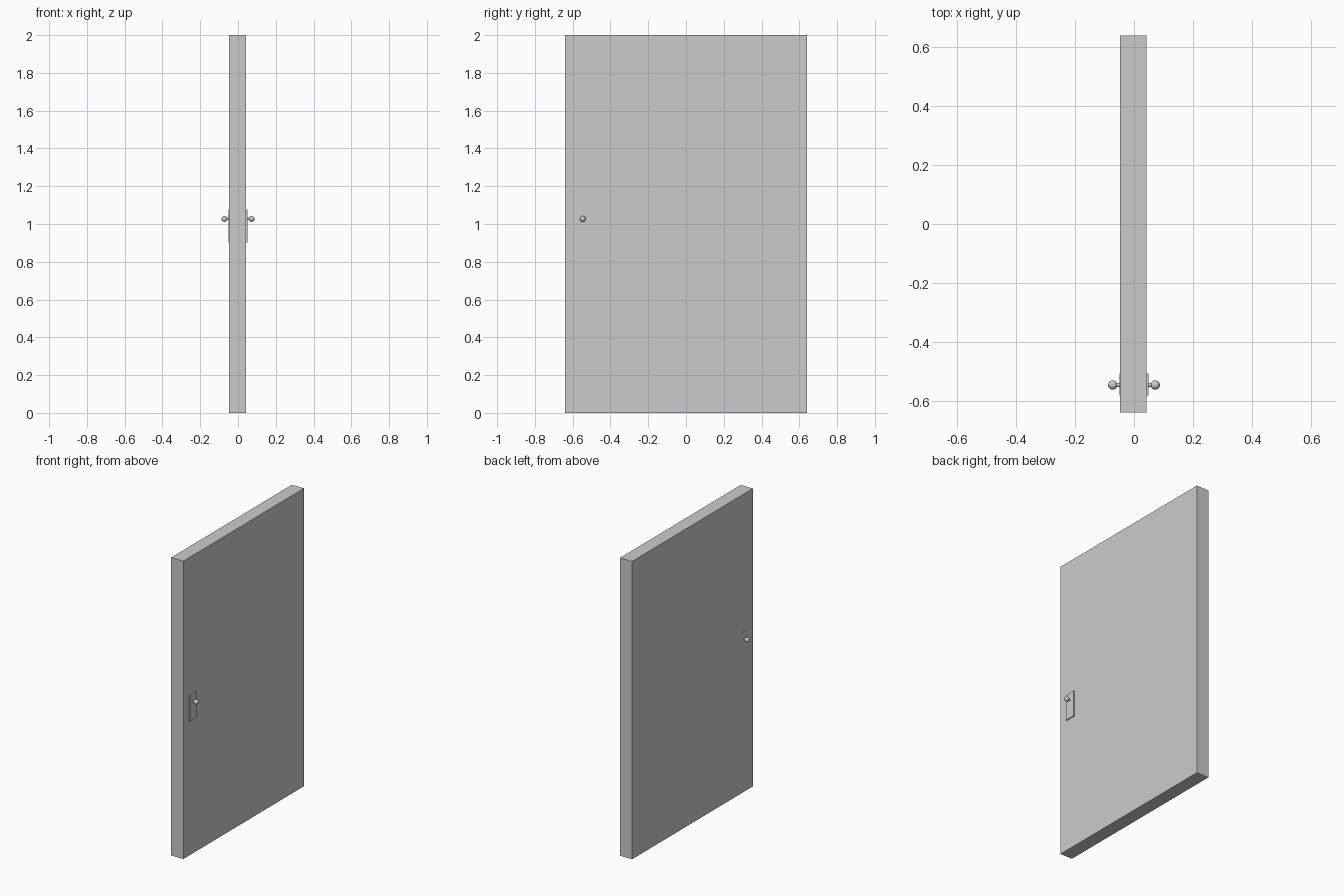
import bpy, bmesh, math
from mathutils import Matrix

if "Cube" in bpy.data.objects:
    bpy.data.objects.remove(bpy.data.objects["Cube"])

KNOB_Y, KNOB_Z = -0.546, 1.027


def box(name, lo, hi):
    bm = bmesh.new()
    bmesh.ops.create_cube(bm, size=1)
    for v in bm.verts:
        v.co = [(a + b) / 2 + c * (b - a) for a, b, c in zip(lo, hi, v.co)]
    return finish(name, bm)


def finish(name, bm):
    bmesh.ops.recalc_face_normals(bm, faces=bm.faces)
    me = bpy.data.meshes.new(name)
    bm.to_mesh(me)
    bm.free()
    ob = bpy.data.objects.new(name, me)
    bpy.context.collection.objects.link(ob)
    return ob


def lathe_x(name, profile, side, steps=24):
    # spin (x, radius) points around the x axis
    bm = bmesh.new()
    vs = [bm.verts.new((x, 0, r)) for x, r in profile]
    es = [bm.edges.new(p) for p in zip(vs, vs[1:])]
    bmesh.ops.spin(bm, geom=vs + es, cent=(0, 0, 0), axis=(1, 0, 0),
                   angle=math.tau, steps=steps)
    bmesh.ops.remove_doubles(bm, verts=bm.verts, dist=1e-5)
    bm.transform(Matrix.Translation((0, KNOB_Y, KNOB_Z)) @ Matrix.Diagonal((side, 1, 1, 1)))
    ob = finish(name, bm)
    bpy.ops.object.select_all(action='DESELECT')
    bpy.context.view_layer.objects.active = ob
    ob.select_set(True)
    bpy.ops.object.shade_smooth_by_angle(angle=math.radians(40))
    return ob


# door slab
box("door_slab", (-0.048, -0.64, 0), (0.042, 0.64, 2))

# knob profile: stem, then a rounded head
head = [(0.072 + 0.016 * math.sin(a), 0.0155 * math.cos(a))
        for a in (math.radians(d) for d in range(-55, 90, 12))]
knob = [(0.040, 0.007), (0.059, 0.007)] + head + [(0.088, 0)]

# lock plate and knob on each face
for label, side in (("left", -1), ("right", 1)):
    xs = sorted((side * 0.035, side * 0.0495))
    box(label + "_lock_plate", (xs[0], -0.581, 0.902), (xs[1], -0.507, 1.076))
    lathe_x(label + "_knob", knob, side)
